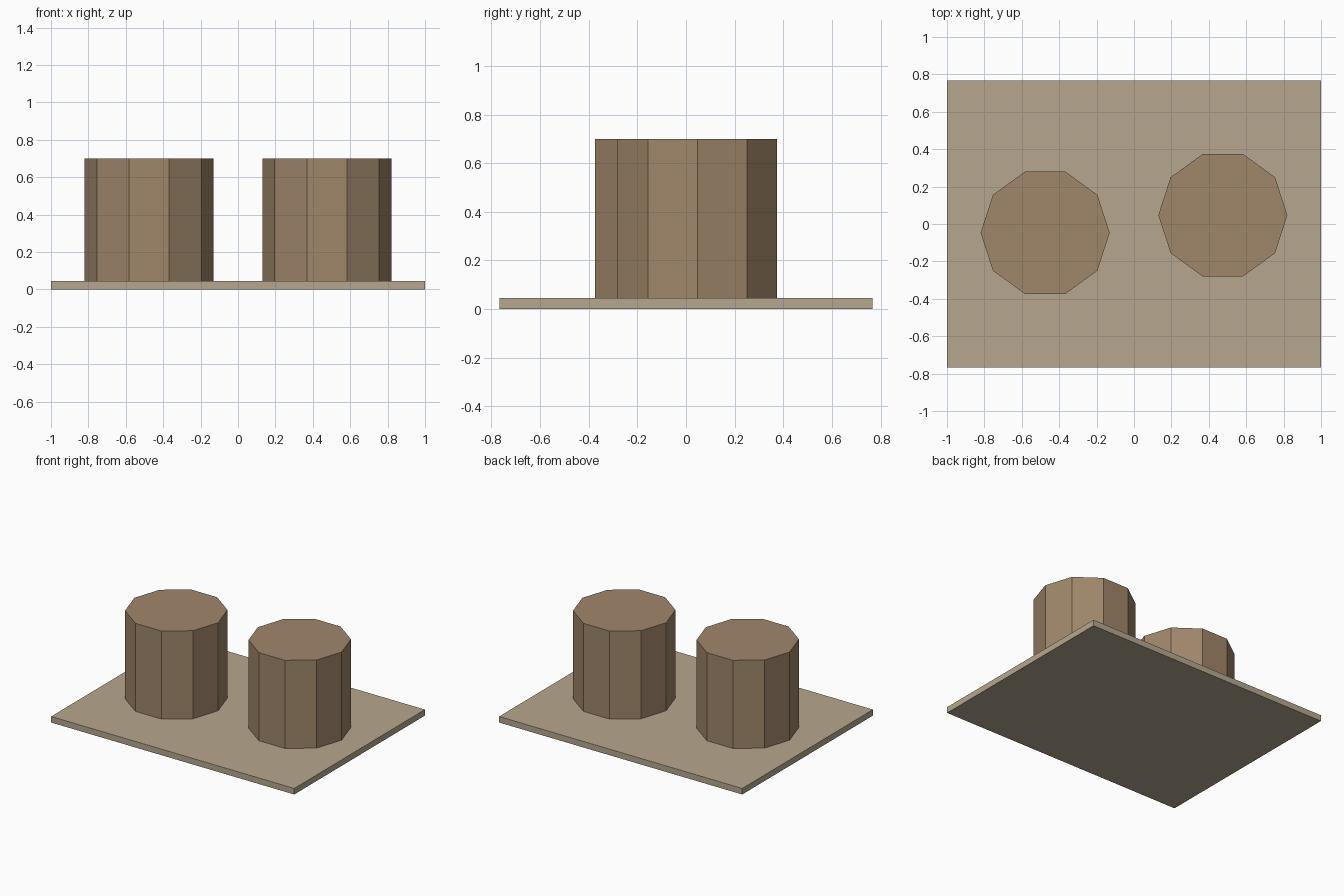
import bpy

cube = bpy.data.objects.get("Cube")
if cube:
    bpy.data.objects.remove(cube, do_unlink=True)

PLATE_TOP = 0.045
DRUM_TOP = 0.70


def make_material(name, rgb):
    mat = bpy.data.materials.new(name)
    mat.use_nodes = True
    color = (*rgb, 1.0)
    mat.diffuse_color = color
    mat.node_tree.nodes["Principled BSDF"].inputs["Base Color"].default_value = color
    return mat


def finish(name, mat):
    obj = bpy.context.object
    obj.name = name
    obj.data.name = name
    obj.data.materials.append(mat)
    return obj


sand = make_material("pale sand", (0.47, 0.39, 0.275))
brown = make_material("warm brown", (0.35, 0.24, 0.145))

# Base plate
bpy.ops.mesh.primitive_cube_add(size=1, location=(0, 0, PLATE_TOP / 2))
plate = finish("base_plate", sand)
plate.scale = (2.0, 1.535, PLATE_TOP)
bpy.ops.object.transform_apply(location=False, rotation=False, scale=True)

# Two ten-sided drums, offset diagonally, with corners pointing along x
for side, name in ((-1, "right_drum"), (1, "left_drum")):
    bpy.ops.mesh.primitive_cylinder_add(
        vertices=10, radius=0.345, depth=DRUM_TOP - PLATE_TOP,
        location=(side * 0.475, side * 0.047, (DRUM_TOP + PLATE_TOP) / 2))
    drum = finish(name, brown)
    drum.rotation_euler.z = 1.5707963
    bpy.ops.object.transform_apply(location=False, rotation=True, scale=False)
